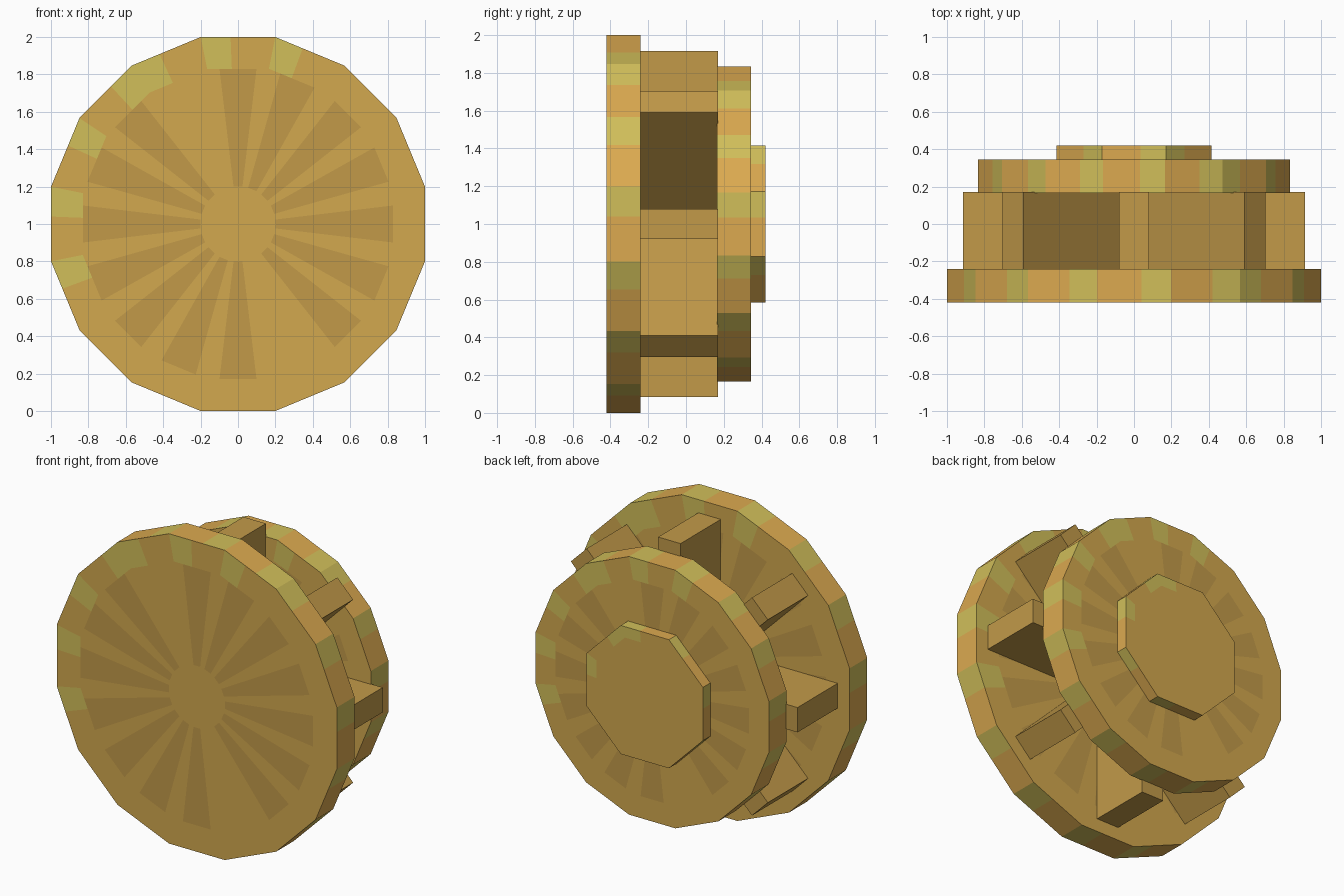
import bpy
import bmesh
import math
from mathutils import Matrix, Vector

cube = bpy.data.objects.get("Cube")
if cube:
    bpy.data.objects.remove(cube, do_unlink=True)


def material(name, rgb):
    linear = [((c / 255 + 0.055) / 1.055) ** 2.4 for c in rgb] + [1.0]
    mat = bpy.data.materials.new(name)
    mat.use_nodes = True
    mat.diffuse_color = linear
    mat.node_tree.nodes["Principled BSDF"].inputs["Base Color"].default_value = linear
    return mat


MATS = [
    material("light tan wood", (210, 168, 78)),
    material("dark tan wood", (194, 154, 73)),
    material("olive yellow", (209, 191, 90)),
    material("orange tan rim", (220, 170, 80)),
]
TAN, DARK, YELLOW, RIM = range(4)
STEPS = 5          # strips in each polygon side
CENTRE = Vector((0, 0, 1))


def finish(name, bm):
    bmesh.ops.recalc_face_normals(bm, faces=bm.faces[:])
    mesh = bpy.data.meshes.new(name)
    bm.to_mesh(mesh)
    bm.free()
    for mat in MATS:
        mesh.materials.append(mat)
    obj = bpy.data.objects.new(name, mesh)
    bpy.context.collection.objects.link(obj)
    return obj


def cap_colour(angle, strip, ring, streaks):
    """Worn patches at the upper left edge, dark streaks toward the middle."""
    if ring == 2:
        near = strip < 2 if angle > 123 else strip > 2
        return YELLOW if near and 56 < angle < 214 else TAN
    on_band = abs(angle % 180 - 112) < 8
    if ring == 1 and streaks and not on_band and 0 < strip < 4:
        return DARK
    return TAN


def rim_colour(angle, strip):
    worn = strip < 2 if 56 < angle < 236 else strip > 2
    return YELLOW if worn else RIM


def disc(name, sides, apothem, y_front, y_back, streaks=True):
    bm = bmesh.new()
    step = 2 * math.pi / sides
    radius = apothem / math.cos(step / 2)

    # outline with each side split into strips
    corners = [Vector((math.cos((k - 0.5) * step), 0, math.sin((k - 0.5) * step))) * radius
               for k in range(sides + 1)]
    outline = [corners[k].lerp(corners[k + 1], j / STEPS)
               for k in range(sides) for j in range(STEPS)]
    count = len(outline)

    # two caps made of concentric rings
    edges = []
    for y, mirrored in ((y_front, False), (y_back, True)):
        shift = CENTRE + Vector((0, y, 0))
        middle = bm.verts.new(shift)
        rings = [[bm.verts.new(p * s + shift) for p in outline] for s in (0.2, 0.83, 1)]
        edges.append(rings[-1])
        for i in range(count):
            n = (i + 1) % count
            angle, strip = math.degrees((i // STEPS) * step), i % STEPS
            if mirrored:
                angle, strip = (180 - angle) % 360, STEPS - 1 - strip
            bm.faces.new((middle, rings[0][i], rings[0][n]))
            for r in (1, 2):
                face = bm.faces.new((rings[r - 1][i], rings[r][i], rings[r][n], rings[r - 1][n]))
                face.material_index = cap_colour(angle, strip, r, streaks)

    # rim between the caps
    front, back = edges
    for i in range(count):
        n = (i + 1) % count
        face = bm.faces.new((front[i], back[i], back[n], front[n]))
        face.material_index = rim_colour(math.degrees((i // STEPS) * step), i % STEPS)
    return finish(name, bm)


def tooth(name, angle):
    """Rectangular bar reaching out from the axle."""
    length, width, y0, y1 = 0.915, 0.16, -0.245, 0.17
    bm = bmesh.new()
    place = (Matrix.Translation(CENTRE) @ Matrix.Rotation(angle, 4, 'Y')
             @ Matrix.Translation((length / 2, (y0 + y1) / 2, 0))
             @ Matrix.Diagonal((length, y1 - y0, width, 1)))
    bmesh.ops.create_cube(bm, size=1, matrix=place)
    for face in bm.faces:
        face.material_index = DARK
    return finish(name, bm)


# discs and hub
disc("front_disc", 16, 1.0, -0.42, -0.24)
disc("back_disc", 16, 0.833, 0.165, 0.345)
disc("rear_hub", 8, 0.415, 0.34, 0.42, streaks=False)

# teeth between the discs
for k in range(8):
    tooth(f"tooth_{k + 1}", k * math.pi / 4)
